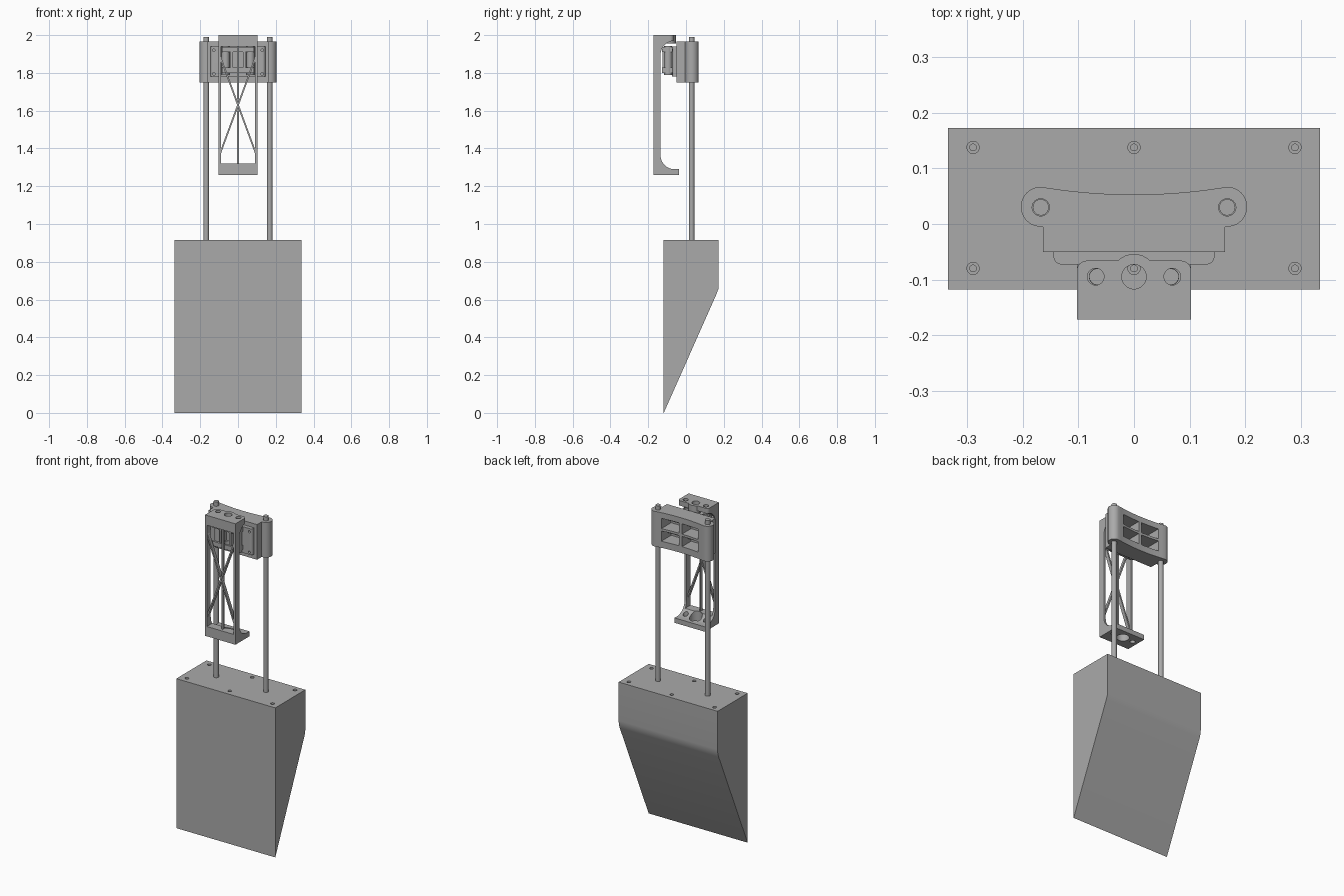
import bpy, bmesh, math
from mathutils import Vector

cube = bpy.data.objects.get("Cube")
if cube:
    bpy.data.objects.remove(cube, do_unlink=True)

grey = bpy.data.materials.new("plain grey")
grey.use_nodes = True
COLOUR = (0.4, 0.4, 0.4, 1)
grey.diffuse_color = COLOUR
grey.node_tree.nodes["Principled BSDF"].inputs["Base Color"].default_value = COLOUR


def prism(name, outline, lo, hi, axis="z"):
    """Extrude a 2D outline: xy along z, yz along x, or xz along y."""
    place = {"z": lambda u, v: (u, v, lo), "x": lambda u, v: (lo, u, v),
             "y": lambda u, v: (u, lo, v)}[axis]
    step = Vector([(hi - lo) * (a == axis) for a in "xyz"])
    bm = bmesh.new()
    face = bm.faces.new([bm.verts.new(place(u, v)) for u, v in outline])
    new = bmesh.ops.extrude_face_region(bm, geom=[face])["geom"]
    bmesh.ops.translate(bm, vec=step, verts=[g for g in new if isinstance(g, bmesh.types.BMVert)])
    bmesh.ops.recalc_face_normals(bm, faces=bm.faces)
    mesh = bpy.data.meshes.new(name)
    bm.to_mesh(mesh)
    bm.free()
    mesh.materials.append(grey)
    ob = bpy.data.objects.new(name, mesh)
    bpy.context.collection.objects.link(ob)
    return ob


def arc(cx, cy, r, start, end, n=12):
    angles = [math.radians(start + (end - start) * i / n) for i in range(n + 1)]
    return [(cx + r * math.cos(a), cy + r * math.sin(a)) for a in angles]


def box(name, x0, x1, y0, y1, z0, z1):
    return prism(name, [(x0, y0), (x1, y0), (x1, y1), (x0, y1)], z0, z1)


def rod(name, x, y, r, lo, hi, axis="z", n=32):
    return prism(name, arc(x, y, r, 0, 360, n)[:-1], lo, hi, axis)


def rounded(x, y0, y1, r):
    """Outline whose two back corners are rounded."""
    return [(-x, y0), (x, y0)] + arc(x - r, y1 - r, r, 0, 90, 6) + arc(r - x, y1 - r, r, 90, 180, 6)


def combine(ob, others, operation="DIFFERENCE"):
    """Cut or join helpers into a part, then discard them."""
    bpy.context.view_layer.objects.active = ob
    for other in others:
        mod = ob.modifiers.new("shape", "BOOLEAN")
        mod.operation, mod.solver, mod.object = operation, "EXACT", other
        bpy.ops.object.modifier_apply(modifier=mod.name)
        bpy.data.objects.remove(other, do_unlink=True)


# Wedge body with countersunk screw holes
FRONT, BACK, TOP = -0.118, 0.173, 0.915
body = prism("wedge_body", [(FRONT, TOP), (FRONT, 0), (FRONT + 0.003, 0.006), (0.162, 0.63),
                            (0.171, 0.655), (BACK, 0.68), (BACK, TOP)], -0.335, 0.335, "x")
cutters = []
for x in (-0.29, 0, 0.29):
    for y in (-0.08, 0.138):
        cutters += [rod("cutter", x, y, 0.011, TOP - 0.015, TOP + 0.01),
                    rod("cutter", x, y, 0.006, TOP - 0.08, TOP)]
combine(body, cutters)

# Guide rods
for side, x in (("left", 0.168), ("right", -0.168)):
    rod(side + "_guide_rod", x, 0.03, 0.0145, TOP - 0.01, 1.99)

# Sliding carriage with round ends, curved back and four pockets
curve = [(0.168 * t / 8, 0.053 + 0.014 * (t / 8) ** 2) for t in range(7, -8, -1)]
outline = (arc(0.168, 0.031, 0.036, -90, 90) + curve + arc(-0.168, 0.031, 0.036, 90, 270)
           + [(-0.164, -0.005), (-0.164, -0.05), (0.164, -0.05), (0.164, -0.005)])
carriage = prism("carriage", outline, 1.75, 1.965)
cutters = []
for s in (-1, 1):
    for z in (1.79, 1.867):
        x0, x1 = sorted((s * 0.01, s * 0.125))
        cutters.append(box("cutter", x0, x1, -0.035, 0.1, z, z + 0.063))
    cutters.append(rod("cutter", s * 0.168, 0.03, 0.0155, 1.7, 2))
combine(carriage, cutters)
for i, z in enumerate((1.82, 1.897)):
    box(f"pocket_shelf_{i}", -0.126, 0.126, -0.04, 0.0, z, z + 0.006)

# Mounting plate with rounded front corners and corner holes
plate = prism("mounting_plate", [(0.145, -0.049), (-0.145, -0.049)]
              + arc(-0.13, -0.058, 0.015, 180, 270, 6) + arc(0.13, -0.058, 0.015, 270, 360, 6), 1.78, 1.94)
combine(plate, [rod("cutter", x, z, 0.007, -0.1, -0.055, "y", 16)
                for x in (-0.128, 0.128) for z in (1.795, 1.92)])

# Nut holder: two flanges, bearing sleeves and ribs
SCREW_Y = -0.095
for name, z in (("lower", 1.80), ("upper", 1.91)):
    flange = box(name + "_nut_flange", -0.085, 0.085, -0.128, -0.07, z, z + 0.028)
    combine(flange, [rod("cutter", x, SCREW_Y, r, 1.7, 2)
                     for x, r in ((-0.066, 0.014), (0, 0.024), (0.066, 0.014))])
for side, s in (("left", 1), ("right", -1)):
    sleeve = rod(side + "_bearing_sleeve", s * 0.066, SCREW_Y, 0.022, 1.79, 1.942)
    combine(sleeve, [rod("cutter", s * 0.066, SCREW_Y, 0.0145, 1.7, 2)])
    box(side + "_nut_rib", s * 0.033 - 0.006, s * 0.033 + 0.006, -0.125, -0.07, 1.81, 1.92)

# C-shaped front frame: spine with fillets into both arms
HALF, F, S = 0.103, -0.172, -0.135
frame = prism("front_frame", [(F, 1.26), (-0.036, 1.26), (-0.036, 1.29)]
              + arc(-0.06, 1.365, 0.075, 270, 180) + arc(-0.06, 1.895, 0.075, 180, 90)
              + [(-0.055, 1.97), (-0.055, 2.0), (F, 2.0)], -HALF, HALF, "x")
cutters = [box("cutter", -0.09, 0.09, -0.3, 0.1, 1.32, 1.94)]
for s in (-1, 1):
    cutters += [rod("cutter", s * 0.069, SCREW_Y, 0.015, 1.9, 2.1),
                rod("cutter", s * 0.069, SCREW_Y, 0.015, 1.2, 1.31)]
cutters.append(rod("cutter", 0, SCREW_Y, 0.036, 1.2, 1.5))
# Trim the top arm back to a rounded edge around the bearing seat
trim = box("cutter", -0.2, 0.2, -0.1, 0.0, 1.9, 2.1)
combine(trim, [prism("cutter", rounded(HALF, -0.2, -0.066, 0.018), 1.8, 2.2),
               rod("cutter", 0, SCREW_Y, 0.041, 1.8, 2.2)])
cutters += [trim, rod("cutter", 0, SCREW_Y, 0.022, 1.8, 2.1)]
combine(frame, cutters)

# Bearing seat ring in the top arm
seat = rod("bearing_seat", 0, SCREW_Y, 0.041, 1.955, 2.0)
combine(seat, [rod("cutter", 0, SCREW_Y, 0.022, 1.8, 2.1)])

# Cross braces and thin centre strut in the frame window
for side, s in (("left", 1), ("right", -1)):
    prism(side + "_cross_brace", [(s * 0.093, 1.365), (s * 0.093, 1.39), (-s * 0.093, 1.895),
                                  (-s * 0.093, 1.87)], F + 0.004, S - 0.012, "y")
box("centre_strut", -0.004, 0.004, S - 0.018, S, 1.31, 1.95)

# Smooth curved faces and keep edges sharp
for ob in bpy.context.collection.objects:
    ob.select_set(ob.type == "MESH" and grey.name in ob.data.materials)
bpy.context.view_layer.objects.active = body
bpy.ops.object.shade_smooth_by_angle(angle=math.radians(30))
